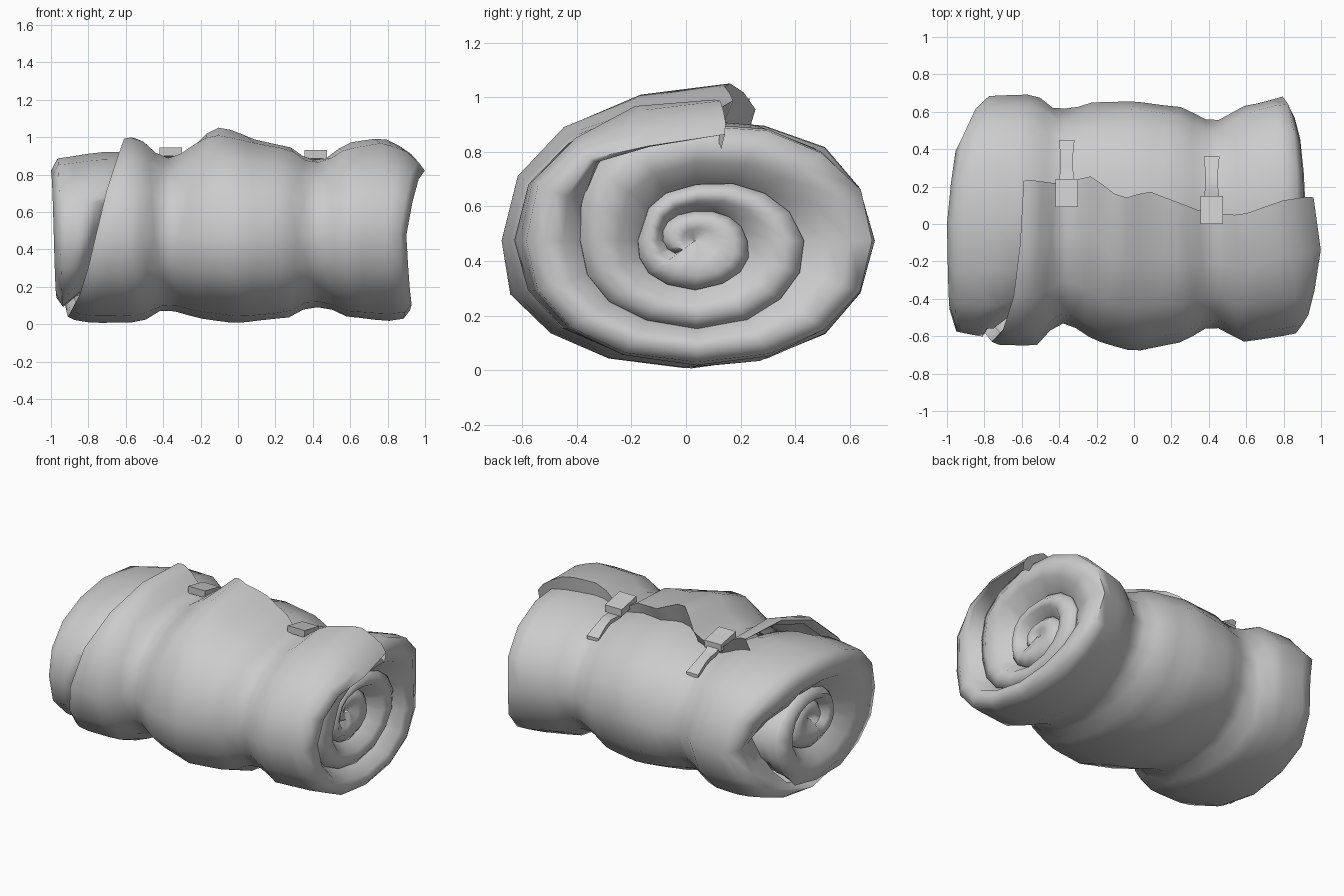
import bpy, bmesh, math
from mathutils import Vector, noise
from mathutils.bvhtree import BVHTree

cube = bpy.data.objects.get("Cube")
if cube:
    bpy.data.objects.remove(cube)

grey = bpy.data.materials.new("grey cloth")
grey.use_nodes = True
grey.diffuse_color = (0.6, 0.6, 0.6, 1)
grey.node_tree.nodes["Principled BSDF"].inputs["Base Color"].default_value = (0.6, 0.6, 0.6, 1)


def lerp(points, v):
    """Piecewise linear curve through (position, value) pairs."""
    if v <= points[0][0]:
        return points[0][1]
    for (a, fa), (b, fb) in zip(points, points[1:]):
        if v <= b:
            return fa + (fb - fa) * (v - a) / (b - a)
    return points[-1][1]


def bulge(v):
    """Slightly squared sine, for fuller shoulders."""
    return math.copysign(abs(v) ** .92, v)


def finish(name, bm, angle):
    mesh = bpy.data.meshes.new(name)
    bm.to_mesh(mesh)
    bm.free()
    mesh.materials.append(grey)
    obj = bpy.data.objects.new(name, mesh)
    bpy.context.collection.objects.link(obj)
    bpy.ops.object.select_all(action='DESELECT')
    obj.select_set(True)
    bpy.context.view_layer.objects.active = obj
    bpy.ops.object.shade_smooth_by_angle(angle=math.radians(angle))


# Curves along the length: girth, sideways drift, flap edge and flap height
GIRTH = [(-1, .9), (-.76, .99), (-.52, .98), (-.42, .84), (-.33, .85), (-.22, .93), (0, .99),
         (.28, .92), (.36, .82), (.47, .81), (.57, .92), (.8, .95), (.92, .92), (1, .88)]
DRIFT = [(-1, 0), (-.76, .02), (-.5, .02), (-.38, .04), (-.2, .01), (0, -.01), (.57, 0), (.8, .04)]
EDGE = [(-.6, .2), (-.42, .2), (-.23, .24), (-.07, .12), (.08, .17), (.33, .08), (.57, .04), (.93, .1)]
LIFT = [(-.62, .09), (-.48, .06), (-.36, .02), (-.25, .06), (-.13, .13), (.05, .07), (.3, .04),
        (.42, .02), (.6, .06), (.77, .08), (.9, .03), (1, -.06)]
# Curves along the winding, counted in turns: radius and both cloth ends
RADIUS = [(0, 1), (.75, 1), (.9, .98), (1, .95), (1.1, .86), (1.22, .66), (1.5, .71), (1.75, .6),
          (2, .46), (2.2, .31), (2.5, .4), (2.75, .3), (3, .24), (3.4, .14)]
RIGHT = [(0, -.59), (.1, -.62), (.25, -.76), (.45, -.9), (.6, -.93), (.75, -.81), (.88, -.96),
         (1, -1), (1.5, -.97), (2, -.95), (3, -.91)]
LEFT = [(0, .96), (.06, 1), (.25, .9), (.45, .93), (.6, .9), (.75, .83), (.9, .9), (1, .91),
        (1.3, .86), (2, .83), (3, .78)]


def radius(u, x):
    r = lerp(RADIUS, u)
    # The second winding swells where the outer one leaves it bare
    if 1 <= u < 1.65:
        bare = min(1, max(0, (lerp(RIGHT, u - 1) + .05 - x) / .1), (1.65 - u) / .15)
        r += bare * max(0, .93 - r)
    return r


def place(u, x, r):
    flap = max(0, 1 - u * 4)
    theta = math.tau * u - math.asin(lerp(EDGE, x) / .68) * flap
    fold = noise.noise(Vector((x * 3, math.sin(theta) * 2, math.cos(theta) * 2 + u)))
    g = r * lerp(GIRTH, x) * (1 + .03 * fold)
    y = lerp(DRIFT, x) - .68 * g * bulge(math.sin(theta))
    z = .475 + .475 * g * bulge(math.cos(theta)) + lerp(LIFT, x) * flap
    return Vector((x, y, max(z, 0)))


# Rolled cloth: long outer skin, with rounded spiral rims at both ends
bm = bmesh.new()
TURN, HALF = 16, 12
FULL, CORE = 1.13, 2.4


def rim(u, ends, inward):
    """Points from the groove floor, over the rounded rim, to the skin."""
    x = lerp(ends, u)
    ro = radius(u, x)
    if u >= CORE:
        deep, rf = .04, 0
    else:
        deep = max((lerp(ends, u + 1) - x) * inward + .06, .05)
        rf = min(radius(u + 1, x - .05 * inward), ro - .04) - .02
    d = ro - rf
    return [(x + deep * inward, rf), (x + .015 * inward, rf + .4 * d), (x, rf + .72 * d)], x + .035 * inward


def profile(u):
    left, xa = rim(u, RIGHT, 1)
    right, xb = rim(u, LEFT, -1)
    if u <= FULL:
        xs = [xa + (xb - xa) * k / (2 * HALF - 1) for k in range(2 * HALF)]
    else:
        # Buried windings only need a short sleeve at each end
        reach = max(.1, lerp(RIGHT, u - 1) + .12 - xa)
        xs = [xa + reach * k / (HALF - 1) for k in range(HALF)]
        xs += [xb - .1 + .1 * k / (HALF - 1) for k in range(HALF)]
    return left + [(x, radius(u, x)) for x in xs] + right[::-1]


def tucked(x, r):
    """Radius of the flap edge where it meets the cloth below."""
    low = radius(1, x) - .05 - max(lerp(LIFT, x), 0) / .475
    return min(r, low - (.06 if x > .85 else 0))


turns = [i / TURN for i in range(int(TURN * 3.4) + 2)]
rows = [[bm.verts.new(place(0, x, tucked(x, r))) for x, r in profile(0)]]
rows += [[bm.verts.new(place(u, x, r)) for x, r in profile(u)] for u in turns]
for a, b, u in zip(rows, rows[1:], turns):
    for k in range(len(a) - 1):
        if k == HALF + 2 and u > FULL:
            continue
        bm.faces.new((a[k], b[k], b[k + 1], a[k + 1]))
bm.normal_update()
tree = BVHTree.FromBMesh(bm)
finish("rolled_cloth", bm, 75)


def surface(x, y):
    return tree.ray_cast(Vector((x, y, 3)), Vector((0, 0, -1)))[0].z


def strap(name, x, start, end):
    """Loose strap tail lying on the cloth."""
    bm = bmesh.new()
    steps, rows = 5, []
    for i in range(steps + 1):
        t = i / steps
        y = start + (end - start) * t
        w = .03 + .012 * abs(2 * t - 1)
        top = surface(x, y) + .02 + .012 * math.sin(t * math.pi)
        rows.append([bm.verts.new((x + sx * w, y, top + dz))
                     for sx, dz in ((-1, 0), (1, 0), (1, -.025), (-1, -.025))])
    for a, b in zip(rows, rows[1:]):
        for k in range(4):
            bm.faces.new((a[k], a[(k + 1) % 4], b[(k + 1) % 4], b[k]))
    bm.faces.new(rows[0])
    bm.faces.new(rows[-1])
    bmesh.ops.recalc_face_normals(bm, faces=bm.faces)
    finish(name, bm, 40)


def buckle(name, x, y):
    """Flat block resting on the flap edge, tipped slightly back."""
    bm = bmesh.new()
    bmesh.ops.create_cube(bm, size=1)
    top = max(surface(x + dx, y + dy) for dx in (-.05, 0, .05) for dy in (-.07, 0, .07))
    for v in bm.verts:
        v.co = Vector((x + v.co.x * .12, y + v.co.y * .15, top + .002 + v.co.z * .045 - v.co.y * .03))
    finish(name, bm, 30)


for side, x, y in (("right", -.36, .165), ("left", .415, .075)):
    strap(side + "_strap", x, y + .05, y + .285)
    buckle(side + "_buckle", x, y)
